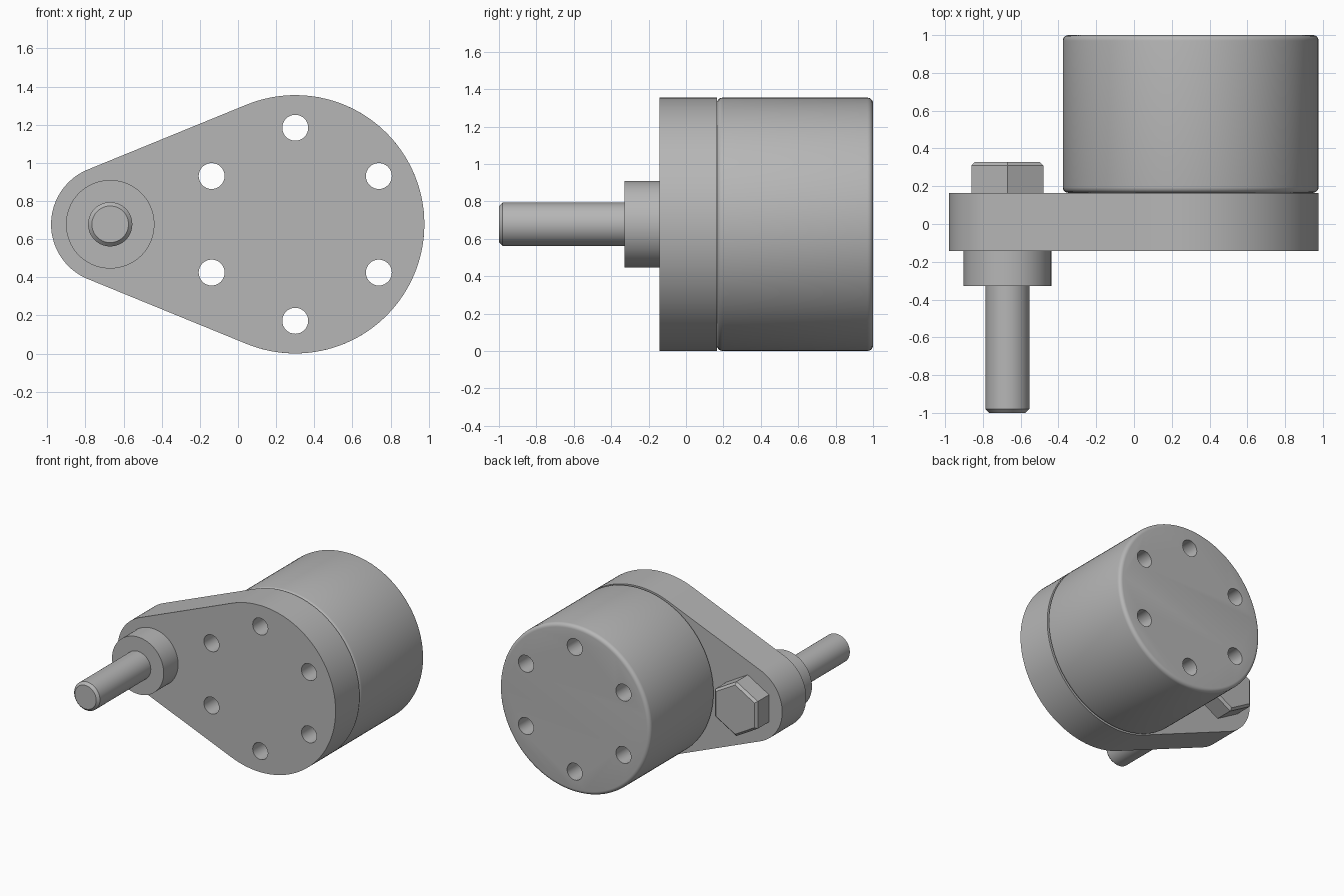
import bpy, bmesh, math
from mathutils import Vector

cube = bpy.data.objects.get("Cube")
if cube:
    bpy.data.objects.remove(cube, do_unlink=True)

GREY = (0.47, 0.47, 0.47, 1)
metal = bpy.data.materials.new("plain grey metal")
metal.use_nodes = True
metal.diffuse_color = GREY
metal.node_tree.nodes["Principled BSDF"].inputs["Base Color"].default_value = GREY

MID_Z = 0.678
DRUM_X, DRUM_R = 0.3, 0.677
PIVOT_X, PIVOT_R = -0.67, 0.31


def arc(cx, radius, start, end, count, closed=False):
    """Points (x, z) along an arc, angles in degrees."""
    steps = count if closed else count - 1
    angles = [math.radians(start + (end - start) * i / steps) for i in range(count)]
    return [(cx + radius * math.cos(a), MID_Z + radius * math.sin(a)) for a in angles]


def prism(name, outline, y0, y1, front_bevel=0, back_bevel=0, segments=1):
    """Extrude an x-z outline along y, with optional bevelled end rims."""
    bm = bmesh.new()
    front = bm.faces.new([bm.verts.new((x, y0, z)) for x, z in outline])
    moved = bmesh.ops.extrude_face_region(bm, geom=[front], use_keep_orig=True)
    bmesh.ops.translate(bm, vec=Vector((0, y1 - y0, 0)),
                        verts=[g for g in moved["geom"] if isinstance(g, bmesh.types.BMVert)])
    bmesh.ops.recalc_face_normals(bm, faces=bm.faces)
    for y, width in ((y0, front_bevel), (y1, back_bevel)):
        if width:
            rim = [e for e in bm.edges if all(abs(v.co.y - y) < 1e-5 for v in e.verts)]
            bmesh.ops.bevel(bm, geom=rim, offset=width, segments=segments,
                            profile=0.5, affect='EDGES')
    mesh = bpy.data.meshes.new(name)
    bm.to_mesh(mesh)
    bm.free()
    mesh.materials.append(metal)
    obj = bpy.data.objects.new(name, mesh)
    bpy.context.collection.objects.link(obj)
    return obj


def disc(cx, radius, sides=96):
    return arc(cx, radius, 0, 360, sides, closed=True)


# Teardrop plate: two arcs joined by their common tangents
tangent = 90 + math.degrees(math.asin((DRUM_R - PIVOT_R) / (DRUM_X - PIVOT_X)))
outline = (arc(DRUM_X, DRUM_R, -tangent, tangent, 80)
           + arc(PIVOT_X, PIVOT_R, tangent, 360 - tangent, 40))
plate = prism("mounting_plate", outline, -0.143, 0.165)

# Drum with rounded rims
drum = prism("drum", disc(DRUM_X, DRUM_R, 128), 0.165, 1.0, 0.03, 0.03, 5)

# Shaft, its collar and the hex head behind the plate
collar = prism("shaft_collar", disc(PIVOT_X, 0.232), -0.328, -0.143)
shaft = prism("shaft", disc(PIVOT_X, 0.116, 64), -1.0, -0.328, front_bevel=0.02)
hexagon = arc(PIVOT_X, 0.221, 30, 390, 6, closed=True)
bolt = prism("hex_bolt_head", hexagon, 0.165, 0.327, back_bevel=0.018)

# Six bolt holes straight through plate and drum
for k in range(6):
    a = math.radians(30 + 60 * k)
    ring = [(x + 0.506 * math.cos(a), z + 0.506 * math.sin(a))
            for x, z in disc(DRUM_X, 0.068, 32)]
    cutter = prism("hole_cutter", ring, -0.5, 1.5)
    cutter.hide_render = True
    for part in (plate, drum):
        mod = part.modifiers.new("hole", 'BOOLEAN')
        mod.operation = 'DIFFERENCE'
        mod.solver = 'EXACT'
        mod.object = cutter
        bpy.context.view_layer.objects.active = part
        bpy.ops.object.modifier_apply(modifier=mod.name)
    bpy.data.objects.remove(cutter, do_unlink=True)

# Smooth the round walls, keep the rims crisp
bpy.ops.object.select_all(action='DESELECT')
for part in (plate, drum, collar, shaft, bolt):
    part.select_set(True)
bpy.context.view_layer.objects.active = plate
bpy.ops.object.shade_smooth_by_angle(angle=math.radians(25))
